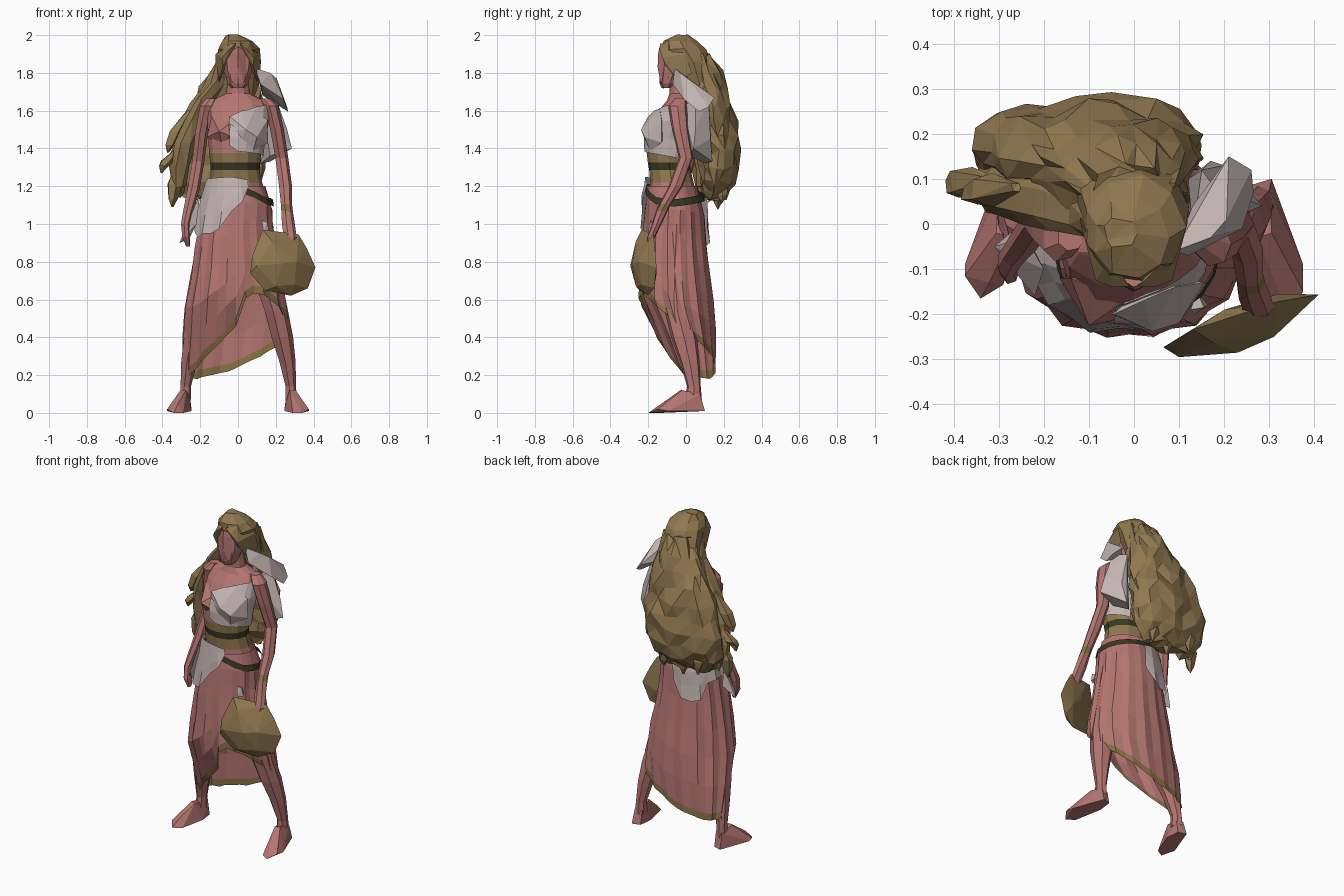
import bpy, bmesh, math, random

cube = bpy.data.objects.get("Cube")
if cube:
    bpy.data.objects.remove(cube, do_unlink=True)
random.seed(4)


def material(name, rgb):
    m = bpy.data.materials.new(name)
    m.diffuse_color = (*rgb, 1)
    m.use_nodes = True
    b = m.node_tree.nodes["Principled BSDF"]
    b.inputs["Base Color"].default_value = (*rgb, 1)
    b.inputs["Roughness"].default_value = 0.9
    return m


SKIN = material("rose", (0.46, 0.18, 0.165))
GOLD = material("tan_gold", (0.28, 0.19, 0.08))
TRIM = material("olive_trim", (0.25, 0.17, 0.06))
WHITE = material("pale_cloth", (0.55, 0.47, 0.45))
GREEN = material("dark_green", (0.04, 0.04, 0.018))


def finish(name, bm, mats, recalc=True):
    if recalc:
        bmesh.ops.recalc_face_normals(bm, faces=bm.faces)
    me = bpy.data.meshes.new(name)
    bm.to_mesh(me)
    bm.free()
    for m in mats:
        me.materials.append(m)
    bpy.context.collection.objects.link(bpy.data.objects.new(name, me))


def loft(name, rings, n, mats, bands={}, jitter=0.0):
    """Stack of ellipses (z, cx, cy, rx, ry); bands maps a strip number to a material slot."""
    bm = bmesh.new()
    rows = []
    for z, cx, cy, rx, ry in rings:
        row = []
        for k in range(n):
            a = 2 * math.pi * k / n
            j = [random.uniform(-jitter, jitter) for _ in range(3)]
            row.append(bm.verts.new((cx + rx * math.cos(a) + j[0],
                                     cy + ry * math.sin(a) + j[1], z + j[2])))
        rows.append(row)
    for i in range(len(rows) - 1):
        for k in range(n):
            q = (k + 1) % n
            f = bm.faces.new((rows[i][k], rows[i][q], rows[i + 1][q], rows[i + 1][k]))
            f.material_index = bands.get(i, 0)
    bm.faces.new(rows[0])
    bm.faces.new(rows[-1])
    if jitter:
        bmesh.ops.triangulate(bm, faces=bm.faces)
    finish(name, bm, mats)


def hull(name, pts, mat):
    bm = bmesh.new()
    vs = [bm.verts.new(p) for p in pts]
    r = bmesh.ops.convex_hull(bm, input=vs)
    inner = [v for v in r["geom_interior"] if isinstance(v, bmesh.types.BMVert)]
    bmesh.ops.delete(bm, geom=inner, context="VERTS")
    finish(name, bm, [mat])


def curve(pts):
    """Piecewise linear lookup; each point is (x, value...)."""
    pts = sorted(pts)

    def f(x):
        if x <= pts[0][0]:
            return pts[0][1:]
        for a, b in zip(pts, pts[1:]):
            if x <= b[0]:
                t = (x - a[0]) / (b[0] - a[0])
                return tuple(u + (v - u) * t for u, v in zip(a[1:], b[1:]))
        return pts[-1][1:]
    return f


def wrap(name, prof, a0, a1, n, levels, top, bot, off, mats, trim=0.0, pleat=0.0, jitter=0.0):
    """Cloth sheet around a profile, between the height curves top and bot (by angle)."""
    bm = bmesh.new()
    closed = a1 - a0 == 360
    cols = []
    for k in range(n if closed else n + 1):
        d = a0 + (a1 - a0) * k / n
        a = math.radians(d)
        zt, zb = top(d)[0], bot(d)[0]
        zs = [zt + (zb + trim - zt) * i / levels for i in range(levels + 1)]
        if trim:
            zs.append(zb)
        col = []
        for i, z in enumerate(zs):
            cx, cy, rx, ry = prof(z)
            s = 1 + pleat * (1 if k % 2 else -1) * min(1, i / 2) + random.uniform(-jitter, jitter)
            col.append(bm.verts.new((cx + (rx * s + off) * math.cos(a),
                                     cy + (ry * s + off) * math.sin(a), z)))
        cols.append(col)
    for k in range(n):
        p, q = cols[k], cols[(k + 1) % len(cols)]
        for i in range(len(p) - 1):
            f = bm.faces.new((p[i], p[i + 1], q[i + 1], q[i]))
            f.material_index = 1 if trim and i == len(p) - 2 else 0
    finish(name, bm, mats, recalc=False)


# Torso with waist sash bands
torso = [(1.08, 0, -.06, .165, .14), (1.22, -.01, -.075, .138, .115), (1.285, -.015, -.085, .13, .11),
         (1.325, -.015, -.09, .132, .112), (1.375, -.015, -.09, .138, .118), (1.5, -.01, -.08, .15, .13),
         (1.6, 0, -.045, .165, .10), (1.655, 0, -.025, .14, .075), (1.69, 0, -.03, .065, .058),
         (1.78, 0, -.04, .05, .05)]
loft("torso", torso, 12, [SKIN, GOLD, GREEN], {1: 1, 2: 2, 3: 1})
torso_prof = curve(torso)
hull("right_breast", [(-.1, -.225, 1.49), (-.05, -.215, 1.47), (-.165, -.12, 1.46), (-.14, -.12, 1.57),
                      (-.02, -.17, 1.55), (-.01, -.19, 1.46), (-.08, -.17, 1.4), (-.06, -.1, 1.5)], SKIN)

# Head with a flat angular face
loft("head", [(1.72, 0, -.095, .035, .035), (1.745, 0, -.085, .055, .055), (1.82, 0, -.06, .078, .08),
              (1.91, 0, -.045, .09, .088), (1.96, 0, -.03, .06, .06)], 8, [SKIN])
hull("face", [(0, -.14, 1.94), (0, -.148, 1.9), (0, -.15, 1.83), (-.03, -.135, 1.75), (.03, -.135, 1.75),
              (0, -.12, 1.715), (-.065, -.1, 1.9), (.065, -.1, 1.9), (-.06, -.09, 1.78), (.06, -.09, 1.78)], SKIN)

# Long hair, parted over the face
loft("hair_cap", [(2.0, -.03, -.02, .035, .04), (1.965, -.005, -.03, .085, .09), (1.925, 0, -.01, .112, .118),
                  (1.86, 0, .035, .12, .095), (1.76, -.01, .065, .122, .09), (1.66, -.03, .1, .14, .09)],
     9, [GOLD], jitter=.004)
for side, s in (("left", 1), ("right", -1)):
    hull(f"hair_{side}_parting", [(s * x, y, z) for x, y, z in (
        (.01, -.138, 1.955), (.045, -.14, 1.925), (.085, -.125, 1.88), (.08, -.11, 1.84), (.1, -.06, 1.79),
        (.1, -.035, 1.75), (.118, 0, 1.9), (.12, .03, 1.8), (.06, -.09, 1.96))], GOLD)
loft("hair_fall", [(1.89, 0, .05, .09, .07), (1.8, -.02, .09, .13, .1), (1.72, -.04, .115, .165, .105),
                   (1.63, -.055, .13, .2, .11), (1.55, -.07, .155, .22, .11), (1.46, -.085, .17, .24, .105),
                   (1.38, -.1, .175, .255, .11), (1.3, -.11, .17, .26, .1), (1.22, -.12, .16, .24, .09),
                   (1.16, -.115, .155, .19, .065), (1.13, -.11, .15, .14, .05)], 18, [GOLD], jitter=.018)
loft("hair_over_right_shoulder", [(1.86, -.08, .0, .035, .04), (1.75, -.11, .03, .045, .06),
                                  (1.66, -.17, .05, .055, .065), (1.55, -.235, .06, .055, .06),
                                  (1.42, -.285, .08, .06, .07), (1.3, -.305, .09, .055, .06),
                                  (1.2, -.32, .09, .035, .035)], 7, [GOLD], jitter=.012)

# Loose locks: start x, y, z and tip x, y, z
for i, (x, y, z, ex, ey, ez) in enumerate([
        (-.32, .1, 1.4, -.405, .085, 1.27), (-.31, .09, 1.33, -.35, .08, 1.09), (-.29, .11, 1.3, -.31, .12, 1.14),
        (-.26, .08, 1.6, -.37, .07, 1.38), (-.22, .2, 1.3, -.23, .21, 1.13), (0, .18, 1.3, .02, .19, 1.11),
        (-.1, .16, 1.25, -.1, .17, 1.08)]):
    loft(f"hair_lock_{i + 1}", [(z, x, y, .012, .012), ((z + ez) / 2, (x + ex) / 2 - .01, (y + ey) / 2, .04, .038),
                               (ez + .04, ex * .9 + x * .1, ey, .026, .025), (ez, ex, ey, .004, .004)],
         5, [GOLD], jitter=.004)

# Skirt with slanted hem
skirt_prof = curve([(1.25, -.01, -.08, .135, .115), (1.12, 0, -.06, .18, .155), (.95, -.015, -.065, .2, .165),
                    (.75, -.01, -.06, .235, .185), (.6, -.01, -.055, .262, .198), (.45, -.01, -.01, .278, .165),
                    (.32, -.03, .02, .27, .14), (.18, -.055, .055, .235, .1)])
hem = curve([(0, .43), (30, .36), (60, .29), (90, .22), (135, .18), (180, .19), (215, .2), (240, .3),
             (258, .39), (270, .46), (279, .6), (290, .635), (310, .62), (335, .53), (360, .43)])
wrap("skirt", skirt_prof, 0, 360, 32, 6, lambda d: (1.2,), hem, 0, [SKIN, TRIM], trim=.042, pleat=.025, jitter=.02)

# Hip belt dipping on the left
belt_top = curve([(0, 1.13), (90, 1.165), (180, 1.2), (270, 1.215), (300, 1.175), (325, 1.14), (360, 1.13)])
wrap("hip_belt", skirt_prof, 0, 360, 20, 1, belt_top, lambda d: (belt_top(d)[0] - .038,), .009, [GREEN])
hull("cloth_knot", [(.125, -.19, 1.02), (.155, -.185, 1.01), (.165, -.18, .96), (.135, -.2, .96),
                    (.14, -.15, 1.0)], WHITE)

# Pale cloth round the right hip, hanging lower at the back
cloth_top = curve([(85, 1.12), (140, 1.17), (200, 1.24), (260, 1.25), (292, 1.235)])
cloth_bot = curve([(85, .98), (100, .9), (125, .87), (145, 1.0), (175, 1.02), (200, .92), (225, .96), (242, .94),
                   (262, 1.07), (280, 1.13), (292, 1.2)])
wrap("hip_cloth", skirt_prof, 85, 292, 14, 3, cloth_top, cloth_bot, .02, [WHITE], pleat=.03, jitter=.02)
hull("hip_cloth_tail", [(-.2, -.1, 1.16), (-.24, -.03, 1.08), (-.22, -.16, 1.0), (-.26, -.08, .92),
                        (-.31, -.05, .9), (-.25, 0, .98)], WHITE)

# Pale cloth over the left breast, side and shoulder
wrap("chest_cloth", torso_prof, 258, 425, 10, 3,
     curve([(250, 1.54), (275, 1.59), (300, 1.62), (360, 1.64), (430, 1.66)]),
     curve([(250, 1.43), (275, 1.385), (330, 1.37), (425, 1.33)]), .014, [WHITE], jitter=.015)
hull("left_breast_cloth", [(.04, -.238, 1.5), (.1, -.22, 1.46), (-.045, -.2, 1.57), (-.05, -.2, 1.49),
                           (.02, -.17, 1.6), (.09, -.14, 1.61), (.155, -.13, 1.55), (.16, -.13, 1.43),
                           (.08, -.19, 1.385), (0, -.2, 1.4), (.05, -.1, 1.5)], WHITE)
hull("side_drape", [(.13, -.02, 1.62), (.2, .05, 1.67), (.15, .12, 1.66), (.26, .05, 1.5), (.285, .04, 1.4),
                    (.2, .13, 1.45), (.17, .14, 1.33), (.17, .02, 1.36), (.12, .1, 1.32)], WHITE)
hull("shoulder_drape", [(.09, -.06, 1.825), (.17, -.03, 1.8), (.12, -.07, 1.74), (.24, -.01, 1.66),
                        (.265, .07, 1.595), (.26, .12, 1.62), (.21, .15, 1.67), (.13, .04, 1.68),
                        (.205, .01, 1.77)], WHITE)

# Arms and hands
loft("left_arm", [(1.665, .14, -.03, .03, .03), (1.625, .175, -.045, .04, .05), (1.5, .205, -.03, .038, .045),
                  (1.35, .23, 0, .036, .038), (1.2, .25, -.055, .036, .038), (1.105, .255, -.11, .031, .032),
                  (1.07, .258, -.128, .032, .032), (1.0, .265, -.155, .036, .026), (.93, .275, -.185, .036, .022),
                  (.88, .275, -.2, .018, .012)], 7, [SKIN, TRIM], {5: 1})
loft("right_arm", [(1.665, -.14, -.03, .03, .03), (1.625, -.165, -.035, .04, .05), (1.48, -.195, -.01, .036, .045),
                   (1.33, -.212, .01, .034, .038), (1.18, -.238, -.03, .034, .036), (1.07, -.265, -.065, .028, .03),
                   (1.0, -.28, -.085, .024, .036), (.93, -.275, -.1, .022, .034), (.88, -.265, -.1, .01, .015)],
     7, [SKIN])

# Legs and feet
for side, s, toe in (("left", 1, -.2), ("right", -1, -.165)):
    loft(side + "_leg", [(1.0, s * .1, -.05, .085, .09), (.75, s * .14, -.06, .08, .085),
                         (.54, s * .2, -.045, .065, .07), (.4, s * .232, -.01, .06, .07),
                         (.27, s * .26, .02, .045, .053), (.14, s * .278, .042, .029, .037),
                         (.07, s * .28, .04, .032, .045)], 7, [SKIN])
    hull(side + "_foot", [(s * x, y, z) for x, y, z in (
        (.255, .085, .01), (.305, .1, .01), (.255, .07, .09), (.3, .075, .1), (.245, 0, .01), (.275, -.03, .12),
        (.305, -.02, .12), (.375, -.09, .01), (.375, toe + .05, .02), (.34, toe, 0), (.29, toe + .03, 0),
        (.32, -.13, .045), (.345, -.02, .01))], SKIN)

# Flat round vessel held in the left hand
rim = [(.13, .97), (.2, .955), (.32, .945), (.365, .87), (.41, .77), (.37, .66), (.28, .62), (.14, .65),
       (.065, .74), (.075, .83)]
hull("vessel", [(x, -.275 + .34 * (x - .06) + .1 * max(0, z - .8), z) for x, z in rim]
     + [(.1, -.295, .78), (.23, -.285, .79), (.2, -.265, .67), (.3, -.235, .68), (.31, -.25, .8), (.18, -.265, .91),
        (.25, -.175, .8), (.2, -.19, .92), (.3, -.17, .9), (.32, -.155, .74)], GOLD)
